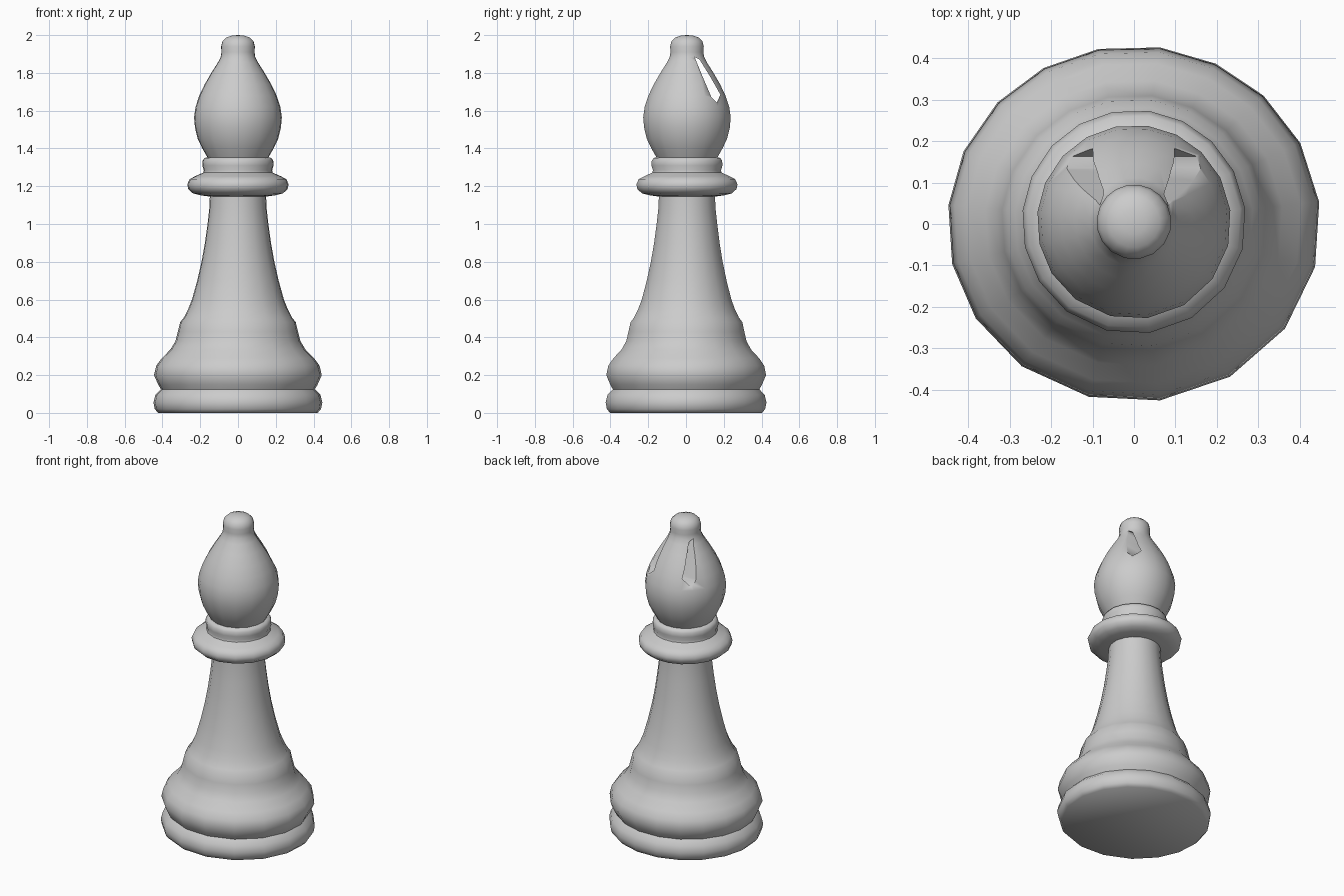
import bpy, bmesh, math

if "Cube" in bpy.data.objects:
    bpy.data.objects.remove(bpy.data.objects["Cube"])

# Uneven 18-sided turning, finer at the back
ANGLES = [7, 27, 46, 64, 82, 101, 119, 137, 156, 174, 193, 212, 233, 256, 278, 301, 324, 346]


def lathe(name, profile, cap_bottom=False, squash=0.0):
    """Turn (radius, z) points into a surface; squash narrows the low part in y."""
    bm = bmesh.new()
    rings = []
    for r, z in profile:
        if r == 0:
            rings.append([bm.verts.new((0, 0.005, z))])
            continue
        sy = 1 - squash * max(0.0, min(1.0, (1.0 - z) / 0.8))
        cy = 0.005 * min(1.0, z)
        rings.append([bm.verts.new((r * math.cos(math.radians(a)),
                                    cy + r * sy * math.sin(math.radians(a)), z)) for a in ANGLES])
    n = len(ANGLES)
    for lo, hi in zip(rings, rings[1:]):
        for i in range(n):
            j = (i + 1) % n
            if len(hi) == 1:
                bm.faces.new((lo[i], lo[j], hi[0]))
            else:
                bm.faces.new((lo[i], lo[j], hi[j], hi[i]))
    if cap_bottom:
        bm.faces.new(list(reversed(rings[0])))
    return finish(name, bm)


def finish(name, bm):
    bmesh.ops.recalc_face_normals(bm, faces=bm.faces[:])
    me = bpy.data.meshes.new(name)
    bm.to_mesh(me)
    bm.free()
    ob = bpy.data.objects.new(name, me)
    bpy.context.collection.objects.link(ob)
    return ob


def select(ob):
    bpy.ops.object.select_all(action='DESELECT')
    ob.select_set(True)
    bpy.context.view_layer.objects.active = ob


# Base with two mouldings and tapering stem
body = lathe("base_and_stem", [
    (0.425, 0.0), (0.443, 0.02), (0.45, 0.055), (0.44, 0.095), (0.41, 0.125),
    (0.425, 0.15), (0.447, 0.20), (0.435, 0.25), (0.405, 0.29), (0.36, 0.335),
    (0.333, 0.38), (0.32, 0.43), (0.308, 0.48), (0.288, 0.505), (0.265, 0.55),
    (0.245, 0.60), (0.217, 0.70), (0.194, 0.80), (0.176, 0.90), (0.162, 1.0),
    (0.153, 1.08), (0.15, 1.145)], cap_bottom=True, squash=0.045)

# Wide collar with the smaller ring above it
collar = lathe("collar", [
    (0.15, 1.145), (0.20, 1.152), (0.24, 1.162), (0.265, 1.185), (0.27, 1.21),
    (0.258, 1.237), (0.23, 1.252), (0.185, 1.272), (0.182, 1.285),
    (0.19, 1.31), (0.188, 1.335), (0.178, 1.35), (0.163, 1.353)])

# Mitre head and round finial
head = lathe("head", [
    (0.163, 1.353), (0.19, 1.40), (0.214, 1.45), (0.229, 1.51), (0.234, 1.565),
    (0.226, 1.62), (0.206, 1.68), (0.177, 1.74), (0.142, 1.80), (0.107, 1.855),
    (0.092, 1.885), (0.088, 1.91), (0.09, 1.94), (0.083, 1.968), (0.062, 1.988),
    (0.03, 1.998), (0, 2.0)], cap_bottom=True)

# Sloping slot through the back of the mitre, leaving a strip behind it
slot = [(0.045, 1.885), (0.072, 1.87), (0.125, 1.785), (0.182, 1.685),
        (0.163, 1.642), (0.135, 1.67), (0.09, 1.775)]
bm = bmesh.new()
face = bm.faces.new([bm.verts.new((-0.4, y, z)) for y, z in slot])
ext = bmesh.ops.extrude_face_region(bm, geom=[face])
bmesh.ops.translate(bm, vec=(0.8, 0, 0),
                    verts=[g for g in ext["geom"] if isinstance(g, bmesh.types.BMVert)])
cutter = finish("slot_cutter", bm)
cutter.hide_render = True

cut = head.modifiers.new("slot", 'BOOLEAN')
cut.operation = 'DIFFERENCE'
cut.solver = 'EXACT'
cut.object = cutter
select(head)
bpy.ops.object.modifier_apply(modifier=cut.name)
bpy.data.objects.remove(cutter, do_unlink=True)

for ob in (body, collar, head):
    select(ob)
    bpy.ops.object.shade_smooth_by_angle(angle=math.radians(50))
